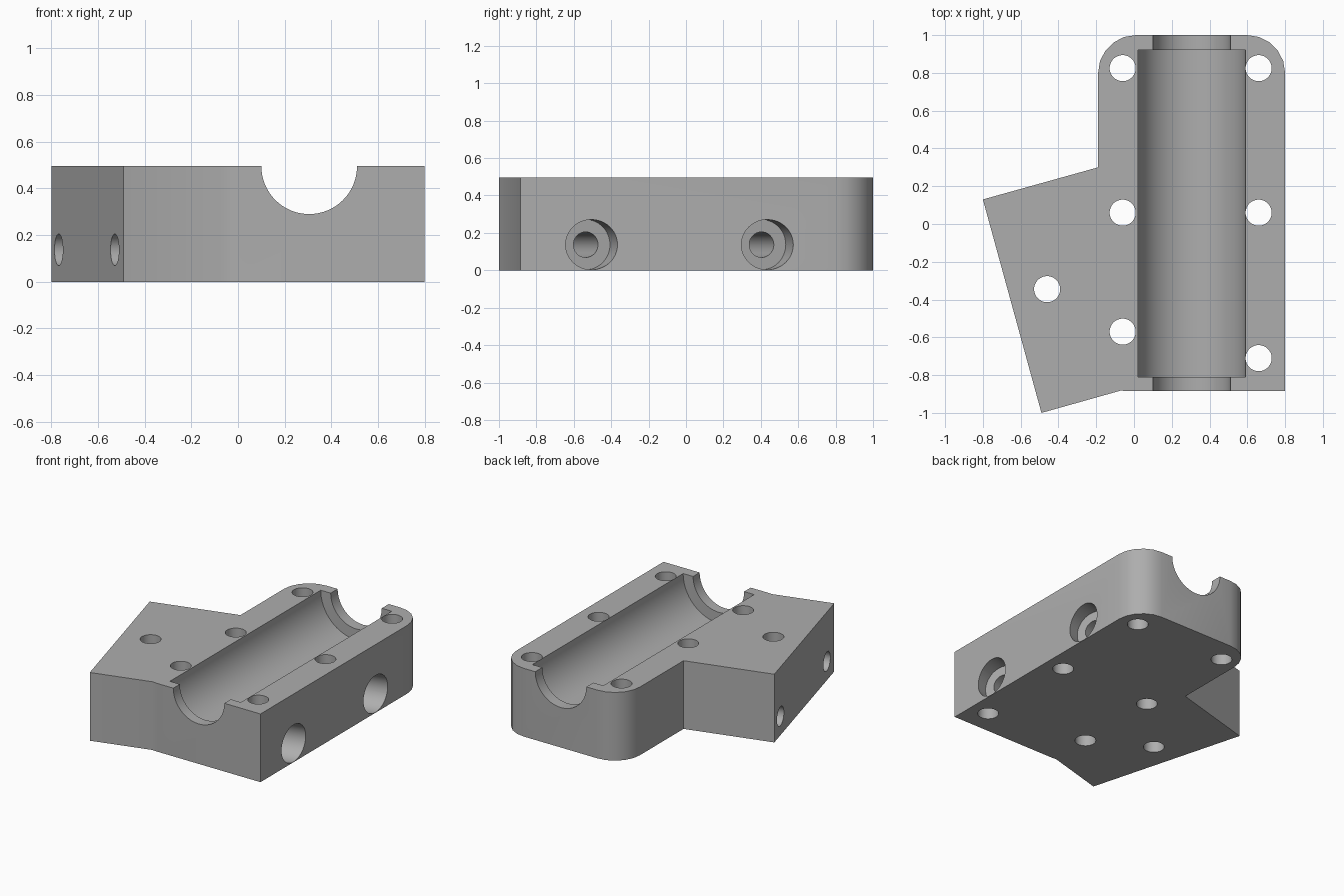
import bpy, bmesh
from math import radians, cos, sin, pi
from mathutils import Matrix, Vector

if "Cube" in bpy.data.objects:
    bpy.data.objects.remove(bpy.data.objects["Cube"])

HEIGHT = 0.495
TILT = radians(15)

# Single grey material
grey = bpy.data.materials.new("plain grey")
grey.use_nodes = True
colour = (0.42, 0.42, 0.42, 1)
grey.diffuse_color = colour
grey.node_tree.nodes["Principled BSDF"].inputs["Base Color"].default_value = colour


def link(bm, name):
    mesh = bpy.data.meshes.new(name)
    bmesh.ops.recalc_face_normals(bm, faces=bm.faces)
    bm.to_mesh(mesh)
    bm.free()
    mesh.materials.append(grey)
    obj = bpy.data.objects.new(name, mesh)
    bpy.context.collection.objects.link(obj)
    return obj


def arc(cx, cy, r, start, end, steps=5):
    angles = [radians(start + (end - start) * i / steps) for i in range(steps + 1)]
    return [(cx + r * cos(a), cy + r * sin(a)) for a in angles]


def cylinder(name, radius, start, end, sides=48):
    start, end = Vector(start), Vector(end)
    axis = end - start
    turn = axis.to_track_quat('Z', 'Y').to_matrix().to_4x4()
    bm = bmesh.new()
    bmesh.ops.create_cone(bm, cap_ends=True, segments=sides, radius1=radius,
                          radius2=radius, depth=axis.length,
                          matrix=Matrix.Translation((start + end) / 2) @ turn)
    cutter = link(bm, name)
    cutter.hide_render = True
    return cutter


# Block outline with two rounded back corners and a slanted side wing
outline = [(-0.49, -1.0), (-0.07, -0.882), (-0.03, -0.885), (0.8, -0.885)]
outline += arc(0.6, 0.8, 0.2, 0, 90)
outline += arc(0.01, 0.8, 0.2, 90, 180)
outline += [(-0.19, 0.3), (-0.8, 0.13)]
bm = bmesh.new()
base = bm.faces.new([bm.verts.new((x, y, 0)) for x, y in outline])
top = bmesh.ops.extrude_face_region(bm, geom=[base])
bmesh.ops.translate(bm, vec=(0, 0, HEIGHT),
                    verts=[v for v in top["geom"] if isinstance(v, bmesh.types.BMVert)])
block = link(bm, "half_bearing_block")

# Half-round channel: wide pocket with a narrower mouth at each end
cutters = [
    cylinder("channel_mouth", 0.205, (0.305, -1.3, HEIGHT), (0.305, 1.3, HEIGHT), 64),
    cylinder("channel_pocket", 0.285, (0.305, -0.81, HEIGHT), (0.305, 0.92, HEIGHT), 64),
]

# Vertical bolt holes
for x, y in [(-0.06, 0.825), (0.66, 0.825), (-0.06, 0.06), (0.66, 0.06),
             (-0.06, -0.57), (0.66, -0.71), (-0.46, -0.345)]:
    cutters.append(cylinder("bolt_hole", 0.069, (x, y, -0.2), (x, y, 0.8)))

# Slanted cross holes with a counterbore on the left side
direction = Vector((cos(TILT), sin(TILT), 0))
for y in (0.435, -0.505):
    mouth = Vector((0.8, y, 0.137))
    cutters.append(cylinder("cross_hole", 0.068, mouth - direction * 2, mouth + direction * 0.3))
    cutters.append(cylinder("counterbore", 0.134, mouth - direction * 0.12, mouth + direction * 0.3))

# Cut everything, then discard the cutters
bpy.context.view_layer.objects.active = block
block.select_set(True)
for cutter in cutters:
    mod = block.modifiers.new("cut", 'BOOLEAN')
    mod.operation = 'DIFFERENCE'
    mod.solver = 'EXACT'
    mod.object = cutter
    bpy.ops.object.modifier_apply(modifier=mod.name)
    bpy.data.objects.remove(cutter)

bpy.ops.object.select_all(action='DESELECT')
block.select_set(True)
bpy.ops.object.shade_smooth_by_angle(angle=radians(30))
